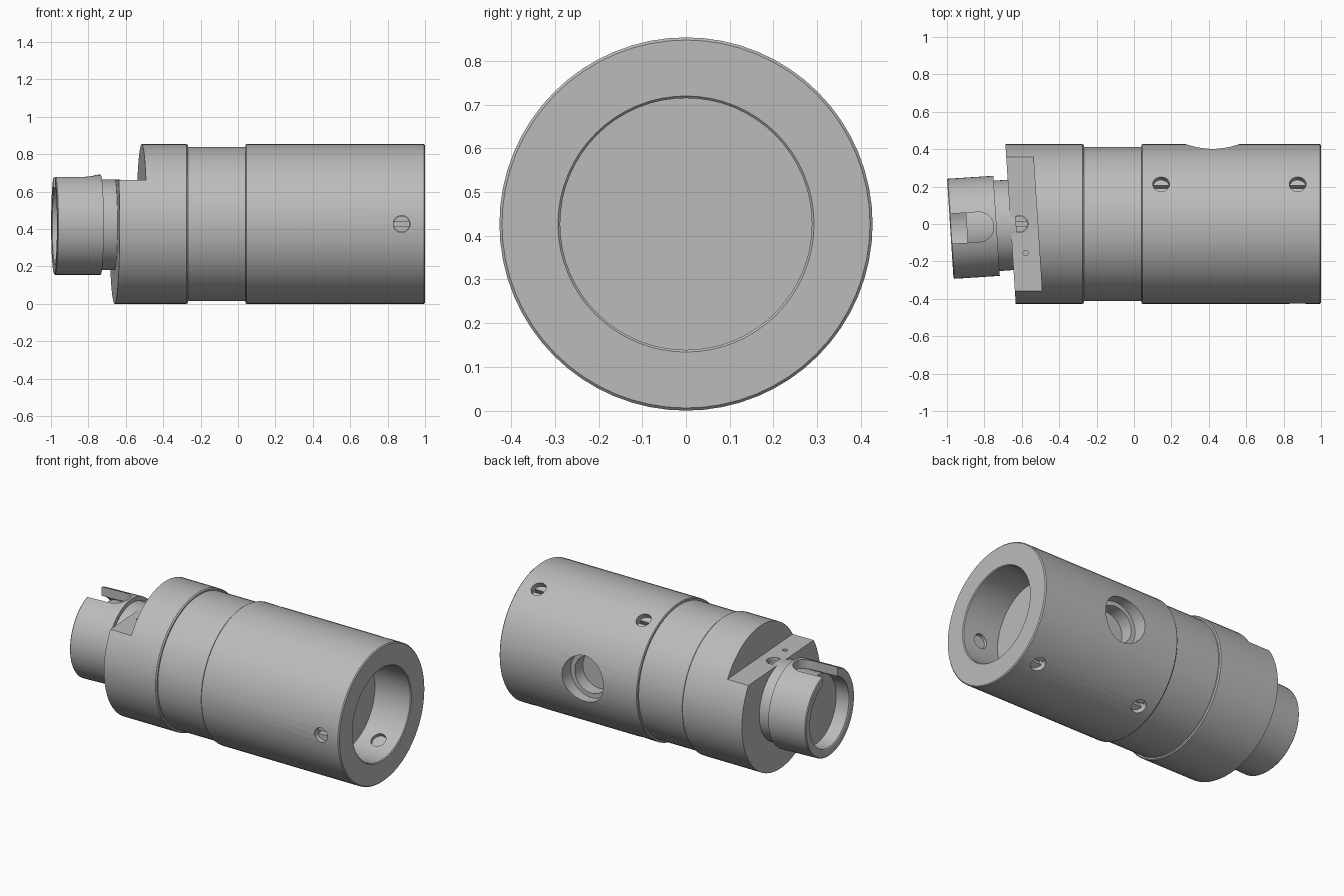
import bpy, bmesh, math
from mathutils import Matrix, Vector

if "Cube" in bpy.data.objects:
    bpy.data.objects.remove(bpy.data.objects["Cube"], do_unlink=True)

GREY = (0.5, 0.5, 0.5, 1)
metal = bpy.data.materials.new("grey metal")
metal.use_nodes = True
metal.diffuse_color = GREY
metal.node_tree.nodes["Principled BSDF"].inputs["Base Color"].default_value = GREY

AXIS_Z = 0.427
TILT = math.radians(3.7)
AXIS = Matrix.Translation((0, 0, AXIS_Z))
NOSE = Matrix.Translation((-0.66, -0.005, AXIS_Z - 0.004)) @ Matrix.Rotation(math.pi + TILT, 4, 'Z')


def add(name, bm, matrix=Matrix()):
    bmesh.ops.transform(bm, matrix=matrix, verts=bm.verts)
    bmesh.ops.recalc_face_normals(bm, faces=bm.faces)
    mesh = bpy.data.meshes.new(name)
    bm.to_mesh(mesh)
    bm.free()
    mesh.materials.append(metal)
    obj = bpy.data.objects.new(name, mesh)
    bpy.context.collection.objects.link(obj)
    return obj


def lathe(profile, segs=64):
    """Spin a list of (x, radius) points around the x axis; radius 0 closes the end."""
    bm = bmesh.new()
    verts = [bm.verts.new((x, 0, r)) for x, r in profile]
    edges = [bm.edges.new(pair) for pair in zip(verts, verts[1:])]
    bmesh.ops.spin(bm, geom=verts + edges, cent=(0, 0, 0), axis=(1, 0, 0),
                   angle=math.tau, steps=segs, use_duplicate=False)
    bmesh.ops.remove_doubles(bm, verts=bm.verts, dist=1e-5)
    return bm


def cylinder(radius, z0, z1, segs=32):
    bm = bmesh.new()
    bmesh.ops.create_cone(bm, cap_ends=True, segments=segs, radius1=radius, radius2=radius,
                          depth=z1 - z0, matrix=Matrix.Translation((0, 0, (z0 + z1) / 2)))
    return bm


def box(low, high):
    bm = bmesh.new()
    low, high = Vector(low), Vector(high)
    bmesh.ops.create_cube(bm, size=1, matrix=Matrix.Translation((low + high) / 2)
                          @ Matrix.Diagonal((*(high - low), 1)))
    return bm


def cut(target, bm, matrix=Matrix()):
    cutter = add("cutter", bm, matrix)
    cutter.hide_render = True
    mod = target.modifiers.new("cut", 'BOOLEAN')
    mod.operation, mod.solver, mod.object = 'DIFFERENCE', 'EXACT', cutter
    bpy.context.view_layer.objects.active = target
    bpy.ops.object.modifier_apply(modifier=mod.name)
    bpy.data.objects.remove(cutter, do_unlink=True)


def slotted_screw(name, matrix, z0, z1):
    screw = add(name, cylinder(0.0435, z0, z1), matrix)
    cut(screw, box((-0.1, -0.01, z1 - 0.035), (0.1, 0.01, z1 + 0.1)), matrix)
    return screw


# Main body with shallow waist and a wide bore at the open end
R, WAIST, BORE = 0.427, 0.413, 0.288
bm = lathe([(-0.9, 0), (-0.9, R), (-0.275, R), (-0.268, R - 0.006), (-0.268, WAIST),
            (0.04, WAIST), (0.04, R - 0.004), (0.045, R), (0.994, R), (1, R - 0.006),
            (1, BORE + 0.005), (0.995, BORE), (0.75, BORE), (0.75, 0)])

# Slanted end face
cutaway = bmesh.ops.bisect_plane(bm, geom=bm.verts[:] + bm.edges[:] + bm.faces[:],
                                 plane_co=(-0.66, 0, 0),
                                 plane_no=(-math.cos(TILT), -math.sin(TILT), 0),
                                 clear_outer=True)
rim = [e for e in cutaway["geom_cut"] if isinstance(e, bmesh.types.BMEdge)]
bmesh.ops.contextual_create(bm, geom=rim)
body = add("body", bm, AXIS)

# Flat step on top of the slanted end
cut(body, box((-0.145, -0.8, 0.238), (0.5, 0.8, 0.8)), NOSE)

# Stepped side port at the back
port = Matrix.Translation((0.42, 0, AXIS_Z)) @ Matrix.Rotation(-math.pi / 2, 4, 'X')
cut(body, cylinder(0.143, 0.34, 0.6, 48), port)
cut(body, cylinder(0.115, 0.26, 0.5, 48), port)

# Radial set screws: three into the bore, two into the solid middle
parts = [body]
for x, angle, floor in [(0.875, 30, 0.2), (0.875, 150, 0.2), (0.875, 270, 0.2),
                        (0.145, 30, 0.31), (0.145, 150, 0.31)]:
    m = AXIS @ Matrix.Translation((x, 0, 0)) @ Matrix.Rotation(-math.radians(angle), 4, 'X')
    cut(body, cylinder(0.045, floor, 0.6), m)
    parts.append(slotted_screw("set_screw", m, 0.305, 0.395))

# Screw and pin hole on the flat step
m = Matrix.Translation((-0.612, 0, 0))
cut(body, cylinder(0.045, 0.56, 0.8), m)
parts.append(slotted_screw("step_screw", m, 0.55, 0.64))
cut(body, cylinder(0.014, 0.6, 0.8, 16), Matrix.Translation((-0.58, -0.155, 0)))

# Neck with the core that sits inside the collar
parts.append(add("neck", lathe([(-0.03, 0), (-0.03, 0.242), (0.09, 0.242), (0.09, 0.212),
                                (0.235, 0.212), (0.235, 0)]), NOSE))

# Collar ring with a round-ended keyway on top
collar = add("collar", lathe([(0.075, 0.214), (0.075, 0.268), (0.318, 0.268), (0.323, 0.263),
                              (0.323, 0.22), (0.319, 0.214), (0.075, 0.214)]), NOSE)
cut(collar, box((0.17, -0.08, 0.05), (0.5, 0.08, 0.5)), NOSE)
cut(collar, cylinder(0.08, 0.05, 0.5), NOSE @ Matrix.Translation((0.17, 0, 0)))
parts.append(collar)

# Smooth the round walls and keep the machined edges crisp
bpy.ops.object.select_all(action='DESELECT')
for part in parts:
    part.select_set(True)
bpy.context.view_layer.objects.active = body
bpy.ops.object.shade_smooth_by_angle(angle=math.radians(30))
